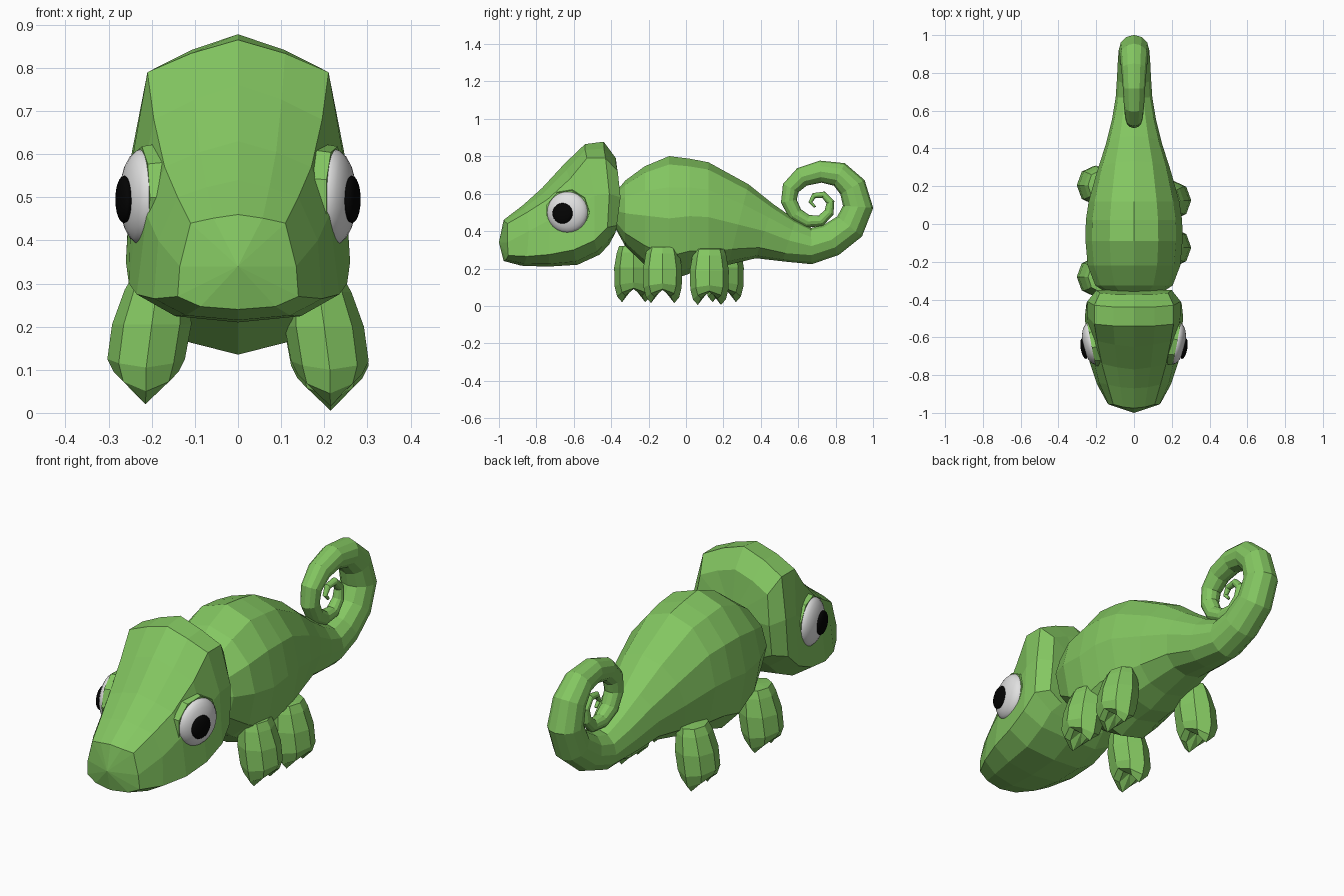
import bpy, bmesh, math
from mathutils import Matrix, Vector

if "Cube" in bpy.data.objects:
    bpy.data.objects.remove(bpy.data.objects["Cube"])


def material(name, rgb):
    m = bpy.data.materials.new(name)
    m.diffuse_color = (*rgb, 1)
    m.use_nodes = True
    m.node_tree.nodes["Principled BSDF"].inputs["Base Color"].default_value = m.diffuse_color
    return m


GREEN = material("leaf_green", (0.23, 0.57, 0.12))
WHITE = material("eye_white", (0.75, 0.75, 0.75))
BLACK = material("pupil_black", (0.001, 0.001, 0.001))


def finish(name, bm, mat, smooth=False):
    bmesh.ops.recalc_face_normals(bm, faces=bm.faces[:])
    me = bpy.data.meshes.new(name)
    bm.to_mesh(me)
    bm.free()
    me.materials.append(mat)
    for p in me.polygons:
        p.use_smooth = smooth
    ob = bpy.data.objects.new(name, me)
    bpy.context.collection.objects.link(ob)
    return ob


def loft(name, rings, tips, mat=GREEN):
    """Skin a list of closed rings and close both ends with a fan to a tip."""
    bm = bmesh.new()
    vs = [[bm.verts.new(p) for p in ring] for ring in rings]
    n = len(rings[0])
    for a, b in zip(vs, vs[1:]):
        for i in range(n):
            j = (i + 1) % n
            bm.faces.new((a[i], a[j], b[j], b[i]))
    for ring, tip in ((vs[0], tips[0]), (vs[-1], tips[1])):
        t = bm.verts.new(tip)
        for i in range(n):
            bm.faces.new((ring[i], ring[(i + 1) % n], t))
    return finish(name, bm, mat)


# Body and curled tail: spine y, z, half height, half width
body = [(-.375, .51, .10, .13), (-.325, .495, .175, .205), (-.22, .483, .264, .245),
        (-.09, .468, .333, .257), (.02, .48, .307, .255), (.12, .475, .293, .24),
        (.28, .435, .222, .195), (.42, .40, .152, .15), (.55, .35, .117, .117)]
# Tail curl: spine y, z, radius
curl = [(.67, .32, .097), (.775, .352, .09), (.875, .425, .085), (.92, .53, .081),
        (.89, .635, .075), (.82, .703, .067), (.72, .718, .059), (.62, .69, .053),
        (.56, .63, .047), (.55, .56, .043), (.585, .49, .04), (.65, .452, .035),
        (.72, .455, .03), (.765, .5, .026), (.772, .555, .022), (.735, .595, .018),
        (.685, .59, .015), (.665, .555, .011), (.688, .53, .007)]
spine = body + [(y, z, r, r) for y, z, r in curl]
SIDES = 12
rings = []
for i, (y, z, h, w) in enumerate(spine):
    a, b = spine[max(i - 1, 0)], spine[min(i + 1, len(spine) - 1)]
    t = Vector((b[0] - a[0], b[1] - a[1])).normalized()
    if i < 6:
        t = Vector((1, 0))
    ring = []
    for k in range(SIDES):
        ang = 2 * math.pi * k / SIDES
        c = math.cos(ang)
        if c < 0 and i < len(body):      # flatter belly
            c = -abs(c) ** .72
        s, c = w * math.sin(ang), h * c
        ring.append((s, y - t.y * c, z + t.x * c))
    rings.append(ring)
loft("body_and_tail", rings, [(0, -.385, .51), (0, .695, .53)])

# Head: crown y,z | brow x,y,z | cheek x,y,z | jaw x,y,z | chin y,z
sections = [
    (-.975, .46, .11, -.955, .44, .135, -.955, .34, .14, -.95, .27, -.975, .24),
    (-.87, .54, .14, -.85, .50, .185, -.84, .40, .195, -.85, .265, -.88, .215),
    (-.77, .63, .17, -.74, .57, .212, -.73, .46, .235, -.73, .275, -.74, .21),
    (-.65, .76, .195, -.62, .68, .228, -.60, .52, .253, -.60, .30, -.58, .22),
    (-.54, .865, .21, -.53, .79, .245, -.49, .59, .26, -.49, .35, -.46, .275),
    (-.44, .878, .21, -.43, .79, .247, -.41, .60, .252, -.42, .42, -.41, .33),
    (-.375, .79, .18, -.365, .72, .20, -.35, .58, .20, -.37, .43, -.385, .38),
]
rings = []
for ay, az, bx, by, bz, cx, cy, cz, dx, dy, dz, ey, ez in sections:
    crown = (bx * .52, (ay + by) / 2 - .004, az + (bz - az) * .42)
    jaw_under = (dx * .62, (dy + ey) / 2, ez + (dz - ez) * .22)
    half = [crown, (bx, by, bz), (cx, cy, cz), (dx, dy, dz), jaw_under]
    mirror = [(-x, y, z) for x, y, z in reversed(half)]
    rings.append([(0, ay, az)] + half + [(0, ey, ez)] + mirror)
loft("head", rings, [(0, -1.0, .34), (0, -.35, .58)])


# Eyes: eyelid rim, eyeball and pupil, turned slightly forward
def eye_frame(side, y, z, x):
    turn = math.radians(-11) if side > 0 else math.radians(191)
    return Matrix.Translation((side * x, y, z)) @ Matrix.Rotation(turn, 4, 'Z')


def ball(name, frame, depth, radius, mat):
    bm = bmesh.new()
    m = frame @ Matrix.Diagonal((depth, radius, radius, 1)) @ Matrix.Rotation(math.pi / 2, 4, 'Y')
    bmesh.ops.create_uvsphere(bm, u_segments=24, v_segments=12, radius=1, matrix=m)
    finish(name, bm, mat, True)


for side, tag in ((1, "right"), (-1, "left")):
    frame = eye_frame(side, -.633, .50, .222)
    bm = bmesh.new()
    bmesh.ops.create_cone(bm, cap_ends=True, segments=9, radius1=.128, radius2=.12, depth=.05,
                          matrix=frame @ Matrix.Translation((-.02, 0, 0))
                          @ Matrix.Rotation(math.pi / 2, 4, 'Y'))
    finish(tag + "_eyelid", bm, GREEN)
    ball(tag + "_eyeball", frame, .05, .112, WHITE)
    ball(tag + "_pupil", eye_frame(side, -.66, .495, .264), .018, .055, BLACK)


# Legs: tapered mittens; the last rings dip fore and aft to form two toes
# Rows: z, centre x, radius x, radius y, toe dip
leg_rows = [(.315, .183, .06, .078, 0), (.28, .188, .075, .09, 0), (.20, .20, .092, .104, 0),
            (.12, .213, .09, .102, .02), (.09, .213, .075, .088, .045),
            (.085, .215, .045, .062, .07)]
for name, side, y, dz in (("front_right", 1, -.125, 0), ("front_left", -1, -.28, .005),
                          ("hind_right", 1, .125, -.01), ("hind_left", -1, .205, .005)):
    rings = []
    for z, cx, rx, ry, dip in leg_rows:
        angs = [2 * math.pi * k / 8 for k in range(8)]
        rings.append([(side * (cx + rx * math.cos(a)), y + ry * math.sin(a),
                       z + dz - dip * math.sin(a) ** 2) for a in angs])
    loft(name + "_leg", rings, [(side * .18, y, .32 + dz), (side * .213, y, .095 + dz)])
